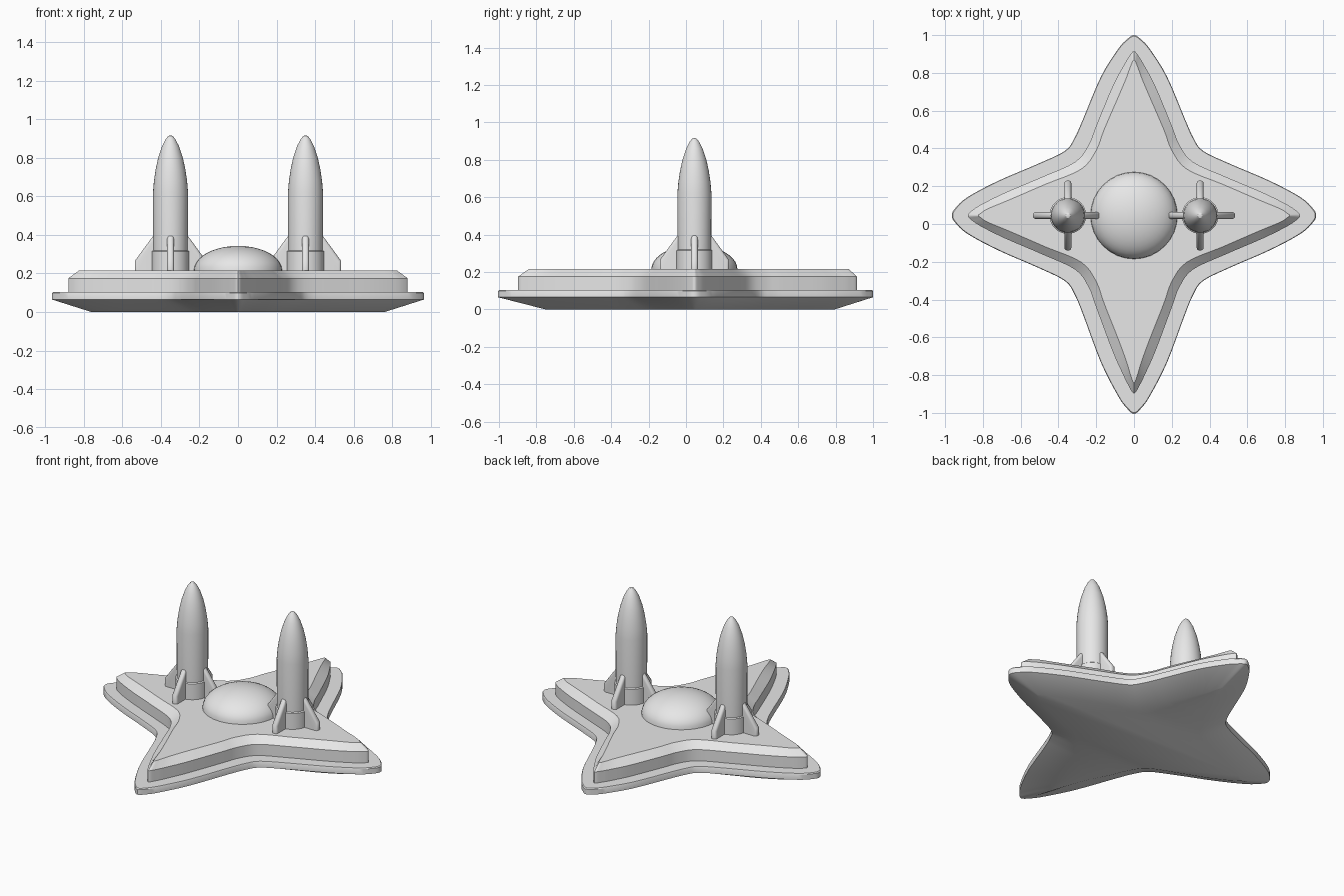
import bpy, bmesh, math
from mathutils import Vector

if "Cube" in bpy.data.objects:
    bpy.data.objects.remove(bpy.data.objects["Cube"])

CY = 0.045          # centre line of the star in y
DECK = 0.215        # height of the top deck

grey = bpy.data.materials.new("hull grey")
grey.diffuse_color = (0.8, 0.8, 0.8, 1)
grey.use_nodes = True
grey.node_tree.nodes["Principled BSDF"].inputs["Base Color"].default_value = grey.diffuse_color


def finish(name, bm, angle=30):
    bmesh.ops.recalc_face_normals(bm, faces=bm.faces)
    me = bpy.data.meshes.new(name)
    bm.to_mesh(me)
    bm.free()
    me.materials.append(grey)
    ob = bpy.data.objects.new(name, me)
    bpy.context.collection.objects.link(ob)
    bpy.ops.object.select_all(action='DESELECT')
    bpy.context.view_layer.objects.active = ob
    ob.select_set(True)
    bpy.ops.object.shade_smooth_by_angle(angle=math.radians(angle))
    return ob


def star(quadrant, steps=4):
    """Closed smooth outline from one quadrant, the front arm slightly longer."""
    low = [(x, -y * (1 + 0.1 * (y / 0.955) ** 2)) for x, y in quadrant]
    half = quadrant + low[-2::-1]
    loop = half + [(-x, y) for x, y in half[-2:0:-1]]
    p = [Vector(q) for q in loop]
    n, out = len(p), []
    for i in range(n):
        a, b, c, d = p[i - 1], p[i], p[(i + 1) % n], p[(i + 2) % n]
        for s in range(steps):
            t = s / steps
            v = 0.5 * (2 * b + (c - a) * t + (2 * a - 5 * b + 4 * c - d) * t * t
                       + (3 * b - a - 3 * c + d) * t ** 3)
            out.append((v.x, v.y + CY))
    return out


def loft(name, layers):
    """Stack outlines at given heights and cap both ends."""
    bm = bmesh.new()
    rings = [[bm.verts.new((x, y, z)) for x, y in ring] for ring, z in layers]
    n = len(rings[0])
    for a, b in zip(rings, rings[1:]):
        for i in range(n):
            j = (i + 1) % n
            bm.faces.new((a[i], a[j], b[j], b[i]))
    bm.faces.new(rings[0][::-1])
    bm.faces.new(rings[-1])
    return finish(name, bm)


def lathe(name, profile, x, sides=32):
    """Turn a radius/height profile around a vertical axis."""
    bm = bmesh.new()
    vs = [bm.verts.new((r, 0, z)) for r, z in profile]
    es = [bm.edges.new(e) for e in zip(vs, vs[1:])]
    bmesh.ops.spin(bm, geom=vs + es, cent=(0, 0, 0), axis=(0, 0, 1),
                   angle=math.tau, steps=sides, use_merge=False)
    bmesh.ops.remove_doubles(bm, verts=bm.verts, dist=1e-5)
    ob = finish(name, bm)
    ob.location = (x, CY, 0)
    return ob


# Star outlines, one quadrant each, from the back tip to the side tip
rim = star([(0, .955), (.04, .93), (.085, .88), (.175, .735), (.27, .51), (.315, .41),
            (.366, .342), (.51, .273), (.72, .183), (.88, .098), (.945, .04), (.965, 0)])
wall = star([(0, .87), (.03, .835), (.06, .785), (.115, .68), (.2, .475), (.24, .375),
             (.31, .285), (.485, .205), (.685, .12), (.815, .055), (.865, .02), (.88, 0)])
deck = star([(0, .825), (.02, .785), (.04, .73), (.08, .635), (.158, .455), (.2, .345),
             (.28, .245), (.47, .165), (.655, .085), (.775, .035), (.81, .012), (.825, 0)])
keel = star([(0, .75), (.02, .7), (.04, .645), (.08, .55), (.15, .42), (.185, .34),
             (.26, .235), (.45, .155), (.6, .095), (.7, .045), (.745, .015), (.76, 0)])
lip = [(x * 0.994, CY + (y - CY) * 0.994) for x, y in rim]

# Hull: lower plate with sloped underside, raised plate with chamfered edge
loft("lower_hull", [(keel, 0), (rim, .065), (rim, .098), (lip, .104)])
loft("upper_hull", [(wall, .095), (wall, .175), (deck, DECK)])

# Central dome
dome = [(.23 * math.cos(a), DECK + .128 * math.sin(a))
        for a in (math.radians(9 * i) for i in range(10))]
lathe("dome", dome + [(0, DECK + .128)], 0)


def fin(name, x, turn):
    bm = bmesh.new()
    outline = [(.06, .21), (.06, .40), (.09, .395), (.185, .265), (.185, .21)]
    face = bm.faces.new([bm.verts.new((r, -.018, z)) for r, z in outline])
    new = bmesh.ops.extrude_face_region(bm, geom=[face])["geom"]
    bmesh.ops.translate(bm, vec=(0, .036, 0),
                        verts=[v for v in new if isinstance(v, bmesh.types.BMVert)])
    # Round the long outer edges
    edges = [e for e in bm.edges if abs(e.verts[0].co.y - e.verts[1].co.y) < 1e-4
             and all(v.co.x > .08 for v in e.verts)]
    bmesh.ops.bevel(bm, geom=edges, offset=.014, segments=3, profile=.5, affect='EDGES')
    ob = finish(name, bm, 40)
    ob.location = (x, CY, 0)
    ob.rotation_euler.z = turn


# Two upright rockets, each with a base collar and four fins
for side, x in (("left", -.35), ("right", .35)):
    lathe(side + "_rocket_body",
          [(.09, .30), (.091, .62), (.086, .68), (.077, .74), (.064, .80),
           (.044, .86), (.026, .895), (.013, .912), (0, .917)], x)
    lathe(side + "_rocket_collar",
          [(.097, .21), (.097, .315), (.09, .32), (0, .32)], x)
    for k in range(4):
        fin(f"{side}_rocket_fin_{k + 1}", x, k * math.pi / 2)
